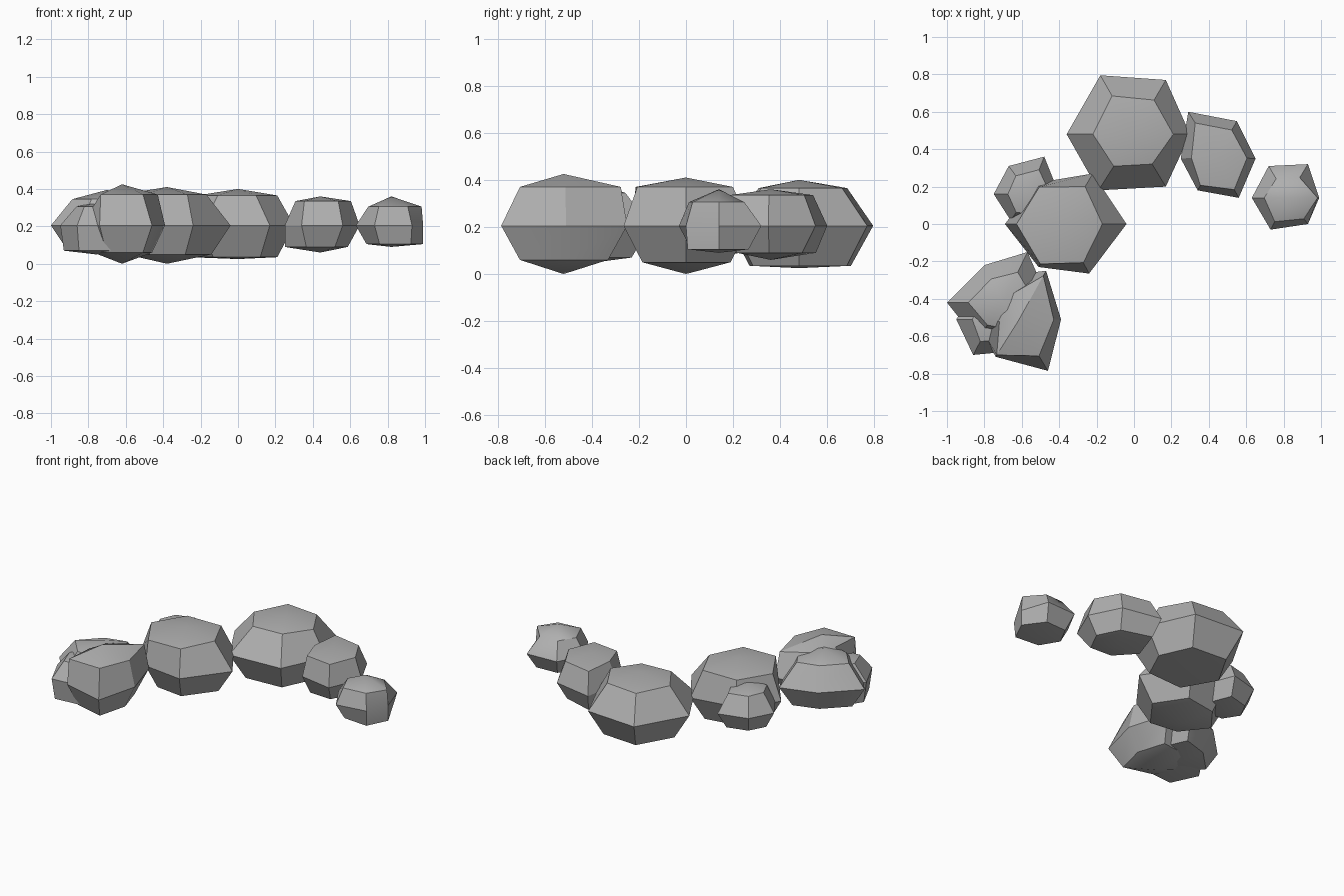
import bpy
import bmesh

default_cube = bpy.data.objects.get("Cube")
if default_cube:
    bpy.data.objects.remove(default_cube, do_unlink=True)

stone = bpy.data.materials.new("grey stone")
stone.use_nodes = True
stone.diffuse_color = (0.43, 0.43, 0.43, 1)
stone.node_tree.nodes["Principled BSDF"].inputs["Base Color"].default_value = (0.43, 0.43, 0.43, 1)

SIDES = 6
EQUATOR_HEIGHT = 0.205


def add_ring(bm, outline, centre, insets, height):
    """Six corners, each drawn in from the outline towards the centre."""
    return [bm.verts.new((centre[0] + (x - centre[0]) * inset,
                          centre[1] + (y - centre[1]) * inset, height))
            for (x, y), inset in zip(outline, insets)]


def add_rock(name, centre, outline, shoulder, foot, heights):
    """Six-sided boulder: two poles, a waist and two inset rings."""
    top_z, shoulder_z, foot_z, bottom_z = heights
    bm = bmesh.new()
    rings = [
        add_ring(bm, outline, centre, foot, foot_z),
        add_ring(bm, outline, centre, [1] * SIDES, EQUATOR_HEIGHT),
        add_ring(bm, outline, centre, shoulder, shoulder_z),
    ]
    bottom = bm.verts.new((*centre, bottom_z))
    top = bm.verts.new((*centre, top_z))
    for i in range(SIDES):
        j = (i + 1) % SIDES
        for lower, upper in zip(rings, rings[1:]):
            bm.faces.new((lower[i], lower[j], upper[j], upper[i]))
        bm.faces.new((rings[-1][i], rings[-1][j], top))
        bm.faces.new((rings[0][j], rings[0][i], bottom))
    bmesh.ops.recalc_face_normals(bm, faces=bm.faces[:])
    mesh = bpy.data.meshes.new(name)
    bm.to_mesh(mesh)
    bm.free()
    mesh.materials.append(stone)
    rock = bpy.data.objects.new(name, mesh)
    bpy.context.collection.objects.link(rock)
    bpy.ops.object.select_all(action="DESELECT")
    rock.select_set(True)
    bpy.context.view_layer.objects.active = rock
    bpy.ops.object.shade_smooth_by_angle()
    return rock


EVEN_FOOT = [0.7] * SIDES

# Outlines run counter-clockwise from the +x corner
add_rock("large_back_rock", (0, 0.48),
         [(0.3, 0.48), (0.17, 0.77), (-0.18, 0.795), (-0.36, 0.48), (-0.19, 0.18), (0.17, 0.2)],
         [0.7, 0.63, 0.65, 0.61, 0.57, 0.57], EVEN_FOOT, (0.4, 0.365, 0.035, 0.025))

add_rock("left_middle_rock", (0.44, 0.36),
         [(0.65, 0.35), (0.55, 0.55), (0.29, 0.6), (0.25, 0.35), (0.34, 0.18), (0.56, 0.14)],
         [0.78, 0.75, 0.75, 0.7, 0.85, 0.8],
         [0.7, 0.7, 0.8, 1, 0.75, 0.65], (0.36, 0.335, 0.09, 0.06))

add_rock("left_end_rock", (0.82, 0.14),
         [(0.99, 0.14), (0.93, 0.32), (0.72, 0.31), (0.63, 0.14), (0.73, -0.03), (0.93, 0)],
         [0.95, 0.6, 0.6, 0.65, 0.75, 0.8],
         [1] + EVEN_FOOT[2:] + [0.95], (0.36, 0.305, 0.105, 0.09))

add_rock("centre_rock", (-0.38, 0),
         [(-0.04, 0), (-0.22, 0.27), (-0.52, 0.22), (-0.69, 0), (-0.51, -0.23), (-0.24, -0.265)],
         [0.62, 0.74, 0.9, 0.8, 0.93, 0.78], EVEN_FOOT, (0.41, 0.37, 0.05, 0))

add_rock("right_back_rock", (-0.56, 0.16),
         [(-0.4, 0.16), (-0.48, 0.36), (-0.67, 0.31), (-0.75, 0.16), (-0.66, 0.02), (-0.45, 0)],
         [0.7, 0.65, 0.65, 0.6, 0.7, 0.7], EVEN_FOOT, (0.35, 0.32, 0.1, 0.08))

add_rock("front_rock", (-0.62, -0.52),
         [(-0.39, -0.51), (-0.47, -0.25), (-0.72, -0.28), (-0.84, -0.52), (-0.74, -0.71), (-0.46, -0.785)],
         [0.83, 0.9, 0.55, 0.45, 0.95, 0.7], EVEN_FOOT, (0.425, 0.37, 0.06, 0))

add_rock("right_end_rock", (-0.7, -0.42),
         [(-0.45, -0.42), (-0.57, -0.15), (-0.8, -0.22), (-1, -0.42), (-0.84, -0.62), (-0.58, -0.64)],
         [0.7, 0.6, 0.63, 0.62, 0.6, 0.7], EVEN_FOOT, (0.395, 0.345, 0.07, 0.045))

add_rock("small_front_rock", (-0.76, -0.51),
         [(-0.6, -0.51), (-0.66, -0.36), (-0.85, -0.36), (-0.95, -0.51), (-0.86, -0.7), (-0.65, -0.68)],
         [0.6, 0.6, 0.6, 0.55, 0.62, 0.65], [0.9] * SIDES, (0.33, 0.305, 0.07, 0.05))
